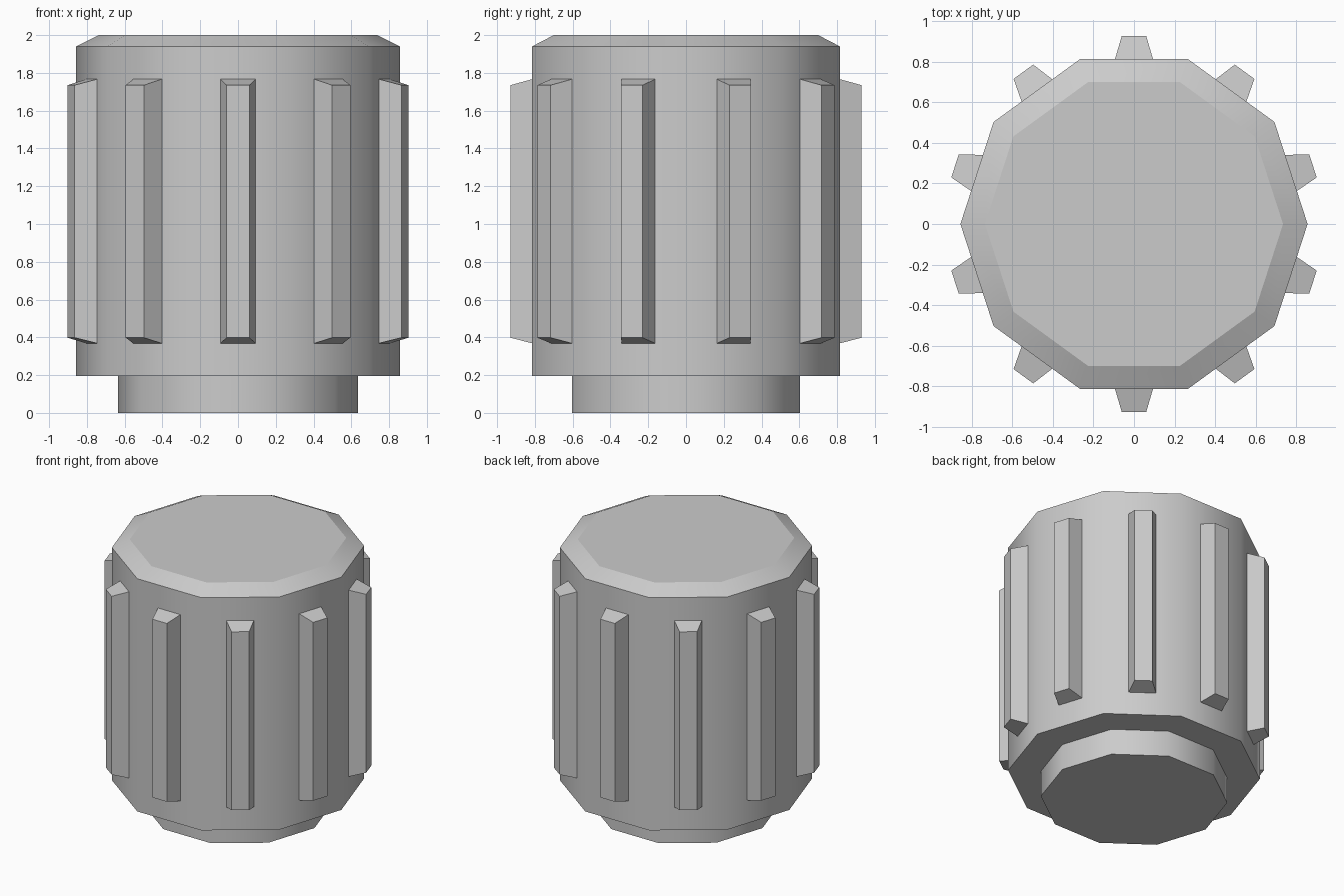
import bpy, bmesh
from math import radians, cos, sin, pi
from mathutils import Matrix

if "Cube" in bpy.data.objects:
    bpy.data.objects.remove(bpy.data.objects["Cube"])

SIDES = 10


def finish(bm, name):
    bmesh.ops.recalc_face_normals(bm, faces=bm.faces)
    mesh = bpy.data.meshes.new(name)
    bm.to_mesh(mesh)
    bm.free()
    obj = bpy.data.objects.new(name, mesh)
    bpy.context.collection.objects.link(obj)
    return obj


def prism(name, profile):
    """Ten-sided solid lofted through (radius, z) rings, capped at both ends."""
    bm = bmesh.new()
    rings = [[bm.verts.new((r * cos(2 * pi * i / SIDES), r * sin(2 * pi * i / SIDES), z))
              for i in range(SIDES)] for r, z in profile]
    for a, b in zip(rings, rings[1:]):
        for i in range(SIDES):
            j = (i + 1) % SIDES
            bm.faces.new((a[i], a[j], b[j], b[i])).smooth = True
    bm.faces.new(rings[0][::-1])
    bm.faces.new(rings[-1])
    # sharp steps between the bands, smooth around the sides
    bm.normal_update()
    for e in bm.edges:
        e.smooth = e.calc_face_angle(0) < radians(40)
    return finish(bm, name)


# Knob body with stepped neck below and chamfered top
prism("knob_body", [(0.635, 0), (0.635, 0.195), (0.857, 0.195), (0.857, 1.94), (0.736, 2.0)])

# Tapered grip ribs, one in the middle of each side
for k in range(SIDES):
    bm = bmesh.new()
    inner = [(0.81, y, z) for y, z in ((-0.095, 0.367), (0.095, 0.367), (0.095, 1.768), (-0.095, 1.768))]
    outer = [(0.929, y, z) for y, z in ((-0.06, 0.398), (0.06, 0.398), (0.06, 1.735), (-0.06, 1.735))]
    a = [bm.verts.new(p) for p in inner]
    b = [bm.verts.new(p) for p in outer]
    bm.faces.new(a[::-1])
    bm.faces.new(b)
    for i in range(4):
        j = (i + 1) % 4
        bm.faces.new((a[i], a[j], b[j], b[i]))
    bm.transform(Matrix.Rotation(2 * pi * (k + 0.5) / SIDES, 4, 'Z'))
    finish(bm, f"grip_rib_{k + 1}")
